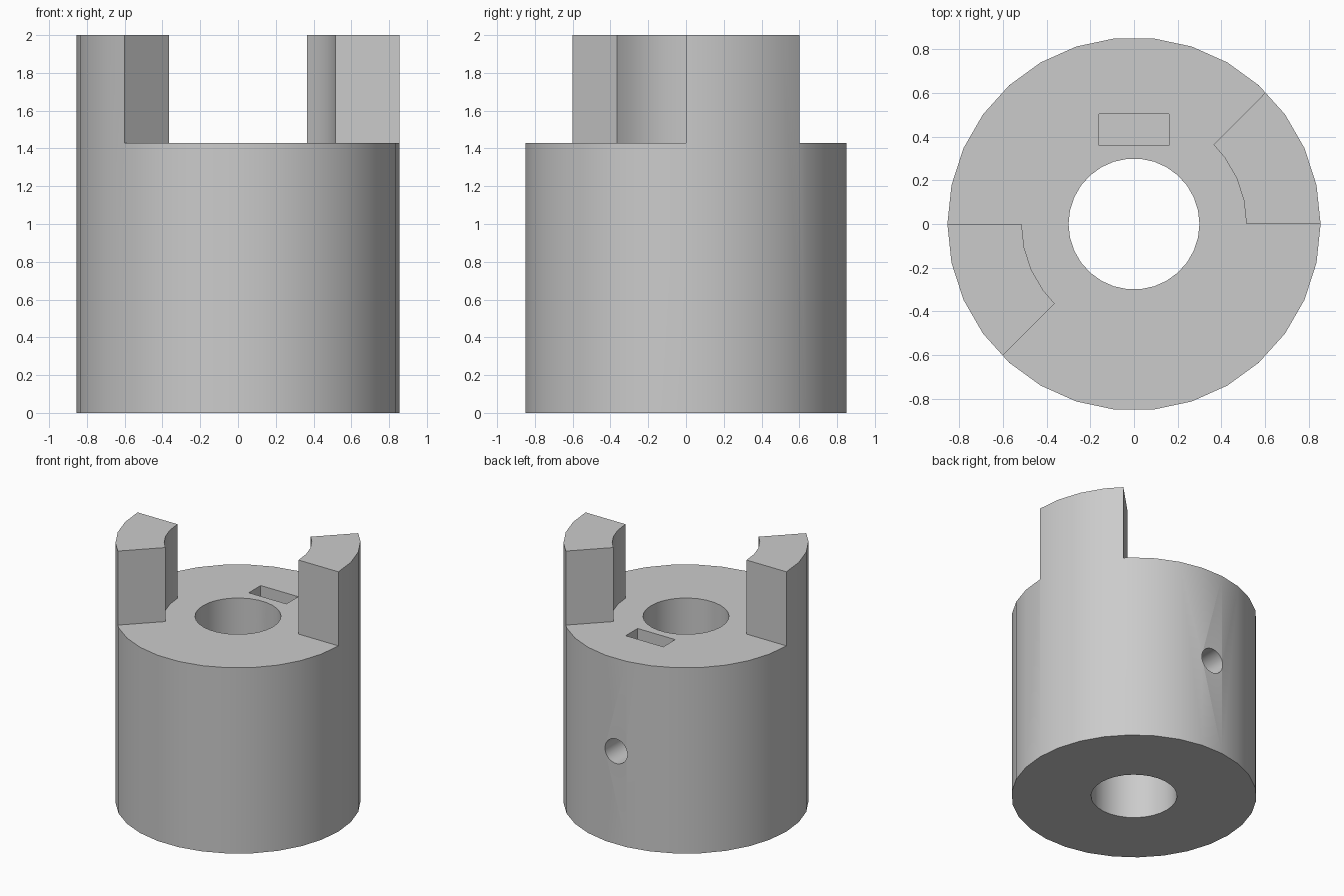
import bpy
import bmesh
from math import sin, cos, radians, pi
from mathutils import Matrix

if "Cube" in bpy.data.objects:
    bpy.data.objects.remove(bpy.data.objects["Cube"], do_unlink=True)

R_OUT, R_JAW, R_BORE = 0.855, 0.515, 0.30
HEIGHT, SHOULDER = 2.0, 1.43

grey = bpy.data.materials.new("plain_grey")
grey.use_nodes = True
colour = (0.6, 0.6, 0.6, 1)
grey.diffuse_color = colour
grey.node_tree.nodes["Principled BSDF"].inputs["Base Color"].default_value = colour


def polar(r, deg):
    return r * cos(radians(deg)), r * sin(radians(deg))


def circle(r, sides):
    return [polar(r, 360 * i / sides) for i in range(sides)]


def prism(name, outline, low, high, matrix=Matrix()):
    """Extrude a closed outline from low to high along its own z axis."""
    bm = bmesh.new()
    base = bm.faces.new([bm.verts.new((x, y, low)) for x, y in outline])
    top = bmesh.ops.extrude_face_region(bm, geom=[base])["geom"]
    verts = [v for v in top if isinstance(v, bmesh.types.BMVert)]
    bmesh.ops.translate(bm, verts=verts, vec=(0, 0, high - low))
    bmesh.ops.recalc_face_normals(bm, faces=bm.faces)
    bm.transform(matrix)
    mesh = bpy.data.meshes.new(name)
    bm.to_mesh(mesh)
    bm.free()
    mesh.materials.append(grey)
    obj = bpy.data.objects.new(name, mesh)
    bpy.context.collection.objects.link(obj)
    return obj


def cut(target, cutter):
    """Subtract the cutter from the target and discard it."""
    cutter.hide_render = True
    bpy.context.view_layer.objects.active = target
    mod = target.modifiers.new("cut", "BOOLEAN")
    mod.operation, mod.solver, mod.object = "DIFFERENCE", "EXACT", cutter
    bpy.ops.object.modifier_apply(modifier=mod.name)
    bpy.data.objects.remove(cutter, do_unlink=True)


# Hub with two jaws, starting as one full-height cylinder
hub = prism("coupling_hub", circle(R_OUT, 30), 0, HEIGHT)

# Space between the jaws, leaving two opposite 45 degree sectors
gap = []
for start in (0, 180):
    gap += [polar(R_JAW, start + a) for a in (0, 12, 24, 36, 45)]
    gap += [polar(1.1, start + a) for a in range(45, 181, 15)]
cut(hub, prism("jaw_gap_cutter", gap, SHOULDER, HEIGHT + 0.2))

# Shaft bore
cut(hub, prism("bore_cutter", circle(R_BORE, 30), -0.2, HEIGHT + 0.2))

# Nut slot, sunk from the shoulder
slot = [(-0.16, 0.36), (0.16, 0.36), (0.16, 0.505), (-0.16, 0.505)]
cut(hub, prism("nut_slot_cutter", slot, 0.55, SHOULDER + 0.2))

# Set screw hole from the back into the bore
turn = Matrix.Translation((0, 0, SHOULDER / 2)) @ Matrix.Rotation(-pi / 2, 4, "X")
cut(hub, prism("screw_hole_cutter", circle(0.095, 30), 0.1, 1.1, turn))

# Smooth round walls, crisp edges
bpy.ops.object.select_all(action="DESELECT")
hub.select_set(True)
bpy.context.view_layer.objects.active = hub
bpy.ops.object.shade_smooth_by_angle(angle=radians(30))
